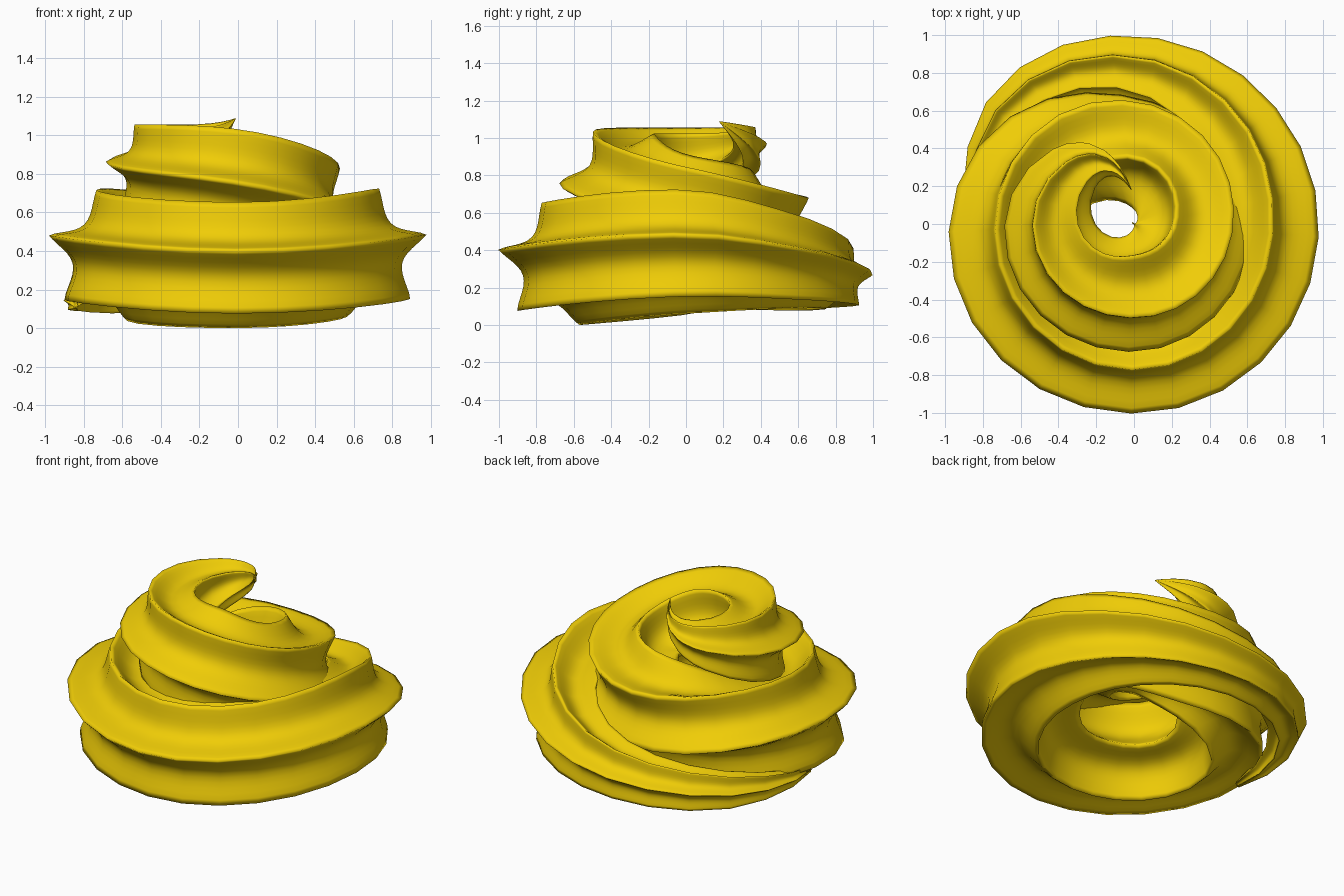
import bpy, bmesh, math
from mathutils import Vector

if "Cube" in bpy.data.objects:
    bpy.data.objects.remove(bpy.data.objects["Cube"])

# Spiral keys: angle (deg), path radius, height, section radius, section twist (deg)
KEYS = [
    (184, .845, .11, .02, 5),
    (160, .88, .145, .075, 5),
    (137, .90, .18, .122, 6),
    (112, .865, .22, .158, 6),
    (90, .81, .255, .19, 6),
    (45, .705, .335, .275, 11),
    (0, .65, .385, .345, 16),
    (-90, .67, .32, .345, 13),
    (-180, .65, .38, .345, 16),
    (-270, .375, .49, .335, -26),
    (-360, .31, .60, .325, -12),
    (-450, .345, .73, .335, 3),
    (-540, .445, .825, .245, 8),
    (-585, .43, .91, .15, 10),
    (-606, .36, .975, .085, 10),
    (-626, .18, 1.08, .003, 10),
]
LOBES, PER_LOBE, STEP = 6, 12, 14.4


def slope(i, c):
    a, b = KEYS[max(i - 1, 0)], KEYS[min(i + 1, len(KEYS) - 1)]
    return (b[c] - a[c]) / (b[0] - a[0])


def sample(ang):
    # smooth Hermite interpolation between the keys
    i = 0
    while i < len(KEYS) - 2 and ang < KEYS[i + 1][0]:
        i += 1
    a, b = KEYS[i], KEYS[i + 1]
    h = b[0] - a[0]
    t = (ang - a[0]) / h
    return [(2*t**3 - 3*t**2 + 1) * a[c] + (t**3 - 2*t**2 + t) * h * slope(i, c)
            + (3*t**2 - 2*t**3) * b[c] + (t**3 - t**2) * h * slope(i + 1, c)
            for c in (1, 2, 3, 4)]


def star(twist):
    # six ridges joined by rounded grooves, as from a piping nozzle
    for lobe in range(LOBES):
        mid = math.radians(twist + 60 * lobe + 30)
        for k in range(PER_LOBE):
            u = k / PER_LOBE - .5
            groove = .5 * (1 - 4 * u * u) + .5 * math.cos(math.pi * u) ** 2
            d = .866 - .255 * groove - (.01 if k == 0 else 0)
            yield (d * math.cos(mid) - u * math.sin(mid),
                   d * math.sin(mid) + u * math.cos(mid))


bm = bmesh.new()
rings = []
total = KEYS[0][0] - KEYS[-1][0]
count = round(total / STEP)
angles = [KEYS[0][0] - total * i / count for i in range(count + 1)]
# extra rings at the curling tip
angles = sorted(set(angles + [-590, -601, -608, -616, -621]), reverse=True)
for ang in angles:
    r, z, size, twist = sample(ang)
    size = max(size, .002)
    a = math.radians(ang)
    out = Vector((math.cos(a), math.sin(a), 0))
    rings.append([bm.verts.new(out * (r + size * p) + Vector((0, 0, z + size * q)))
                  for p, q in star(twist)])

# Skin the rings and close both ends
for A, B in zip(rings, rings[1:]):
    n = len(A)
    for k in range(n):
        bm.faces.new((A[k], A[(k + 1) % n], B[(k + 1) % n], B[k]))
bm.faces.new(rings[0])
bm.faces.new(rings[-1])
bmesh.ops.recalc_face_normals(bm, faces=bm.faces)
low = min(v.co.z for v in bm.verts)
bmesh.ops.translate(bm, verts=bm.verts, vec=(0, 0, -low))
for f in bm.faces:
    f.smooth = True

me = bpy.data.meshes.new("cream_swirl")
bm.to_mesh(me)
bm.free()
swirl = bpy.data.objects.new("cream_swirl", me)
bpy.context.collection.objects.link(swirl)

mat = bpy.data.materials.new("yellow_cream")
mat.diffuse_color = (.87, .61, .002, 1)
mat.use_nodes = True
mat.node_tree.nodes["Principled BSDF"].inputs["Base Color"].default_value = mat.diffuse_color
me.materials.append(mat)
